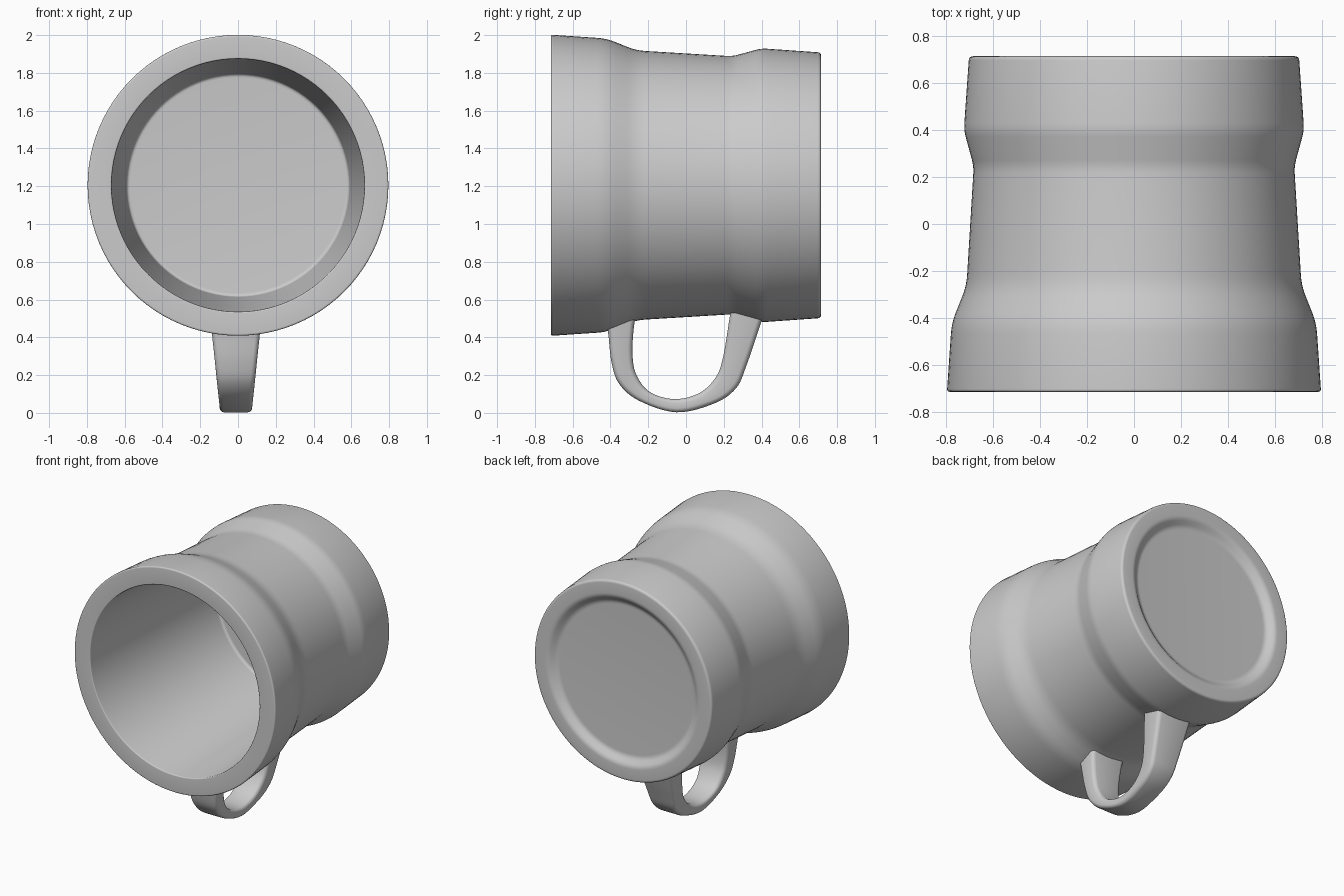
import bpy, math
from mathutils import Vector

if "Cube" in bpy.data.objects:
    bpy.data.objects.remove(bpy.data.objects["Cube"])

CZ = 1.205  # height of the mug's horizontal axis


def make_mesh(name, verts, faces, angle):
    me = bpy.data.meshes.new(name)
    me.from_pydata(verts, [], faces)
    ob = bpy.data.objects.new(name, me)
    bpy.context.collection.objects.link(ob)
    bpy.ops.object.select_all(action='DESELECT')
    ob.select_set(True)
    bpy.context.view_layer.objects.active = ob
    bpy.ops.object.mode_set(mode='EDIT')
    bpy.ops.mesh.select_all(action='SELECT')
    bpy.ops.mesh.remove_doubles(threshold=1e-5)
    bpy.ops.mesh.normals_make_consistent(inside=False)
    bpy.ops.object.mode_set(mode='OBJECT')
    bpy.ops.object.shade_smooth_by_angle(angle=math.radians(angle))
    return ob


def fillet(points, steps=5):
    """Round each interior (y, r, size) corner of a profile."""
    out = []
    for i, (y, r, d) in enumerate(points):
        p = Vector((y, r))
        if d == 0:
            out.append(p)
            continue
        a = p + (Vector(points[i - 1][:2]) - p).normalized() * d
        b = p + (Vector(points[i + 1][:2]) - p).normalized() * d
        for k in range(steps + 1):
            t = k / steps
            out.append(a * (1 - t) ** 2 + p * 2 * t * (1 - t) + b * t * t)
    return out


def catmull(pts, steps=6):
    """Smooth curve through a list of vectors."""
    p = [pts[0] * 2 - pts[1]] + pts + [pts[-1] * 2 - pts[-2]]
    out = []
    for i in range(1, len(p) - 2):
        for k in range(steps):
            t = k / steps
            out.append(0.5 * (2 * p[i] + (p[i + 1] - p[i - 1]) * t
                       + (2 * p[i - 1] - 5 * p[i] + 4 * p[i + 1] - p[i + 2]) * t ** 2
                       + (3 * p[i] - p[i - 1] - 3 * p[i + 1] + p[i + 2]) * t ** 3))
    return out + [pts[-1]]


# Mug body: closed lathe profile (y, radius, corner rounding), inside floor to underside
profile = fillet([
    (0.60, 0, 0), (0.60, 0.59, 0.02), (-0.715, 0.67, 0.008),
    (-0.715, 0.797, 0.012), (-0.42, 0.777, 0.05), (-0.265, 0.714, 0.05),
    (0.245, 0.683, 0.03), (0.40, 0.725, 0.03), (0.715, 0.703, 0.018),
    (0.715, 0.595, 0.02), (0.675, 0.545, 0.02), (0.675, 0, 0)])
SEG = 96
verts, faces = [], []
for i in range(SEG):
    a = 2 * math.pi * i / SEG
    verts += [(p.y * math.cos(a), p.x, CZ + p.y * math.sin(a)) for p in profile]
n = len(profile)
for i in range(SEG):
    j = (i + 1) % SEG
    for k in range(n - 1):
        q = [i * n + k, i * n + k + 1, j * n + k + 1, j * n + k]
        if k == 0:
            q = [q[0], q[1], q[2]]
        elif k == n - 2:
            q = [q[0], q[1], q[3]]
        faces.append(q)
make_mesh("mug_body", verts, faces, 50)

# Handle: loft between outer and inner side curves (y, z) with a tapering half width
outer = [(-0.43, 0.53), (-0.412, 0.42), (-0.395, 0.27), (-0.355, 0.155), (-0.25, 0.065),
         (-0.05, 0.003), (0.15, 0.05), (0.265, 0.13), (0.32, 0.25), (0.395, 0.47), (0.415, 0.54)]
inner = [(-0.255, 0.54), (-0.275, 0.46), (-0.283, 0.31), (-0.262, 0.2), (-0.19, 0.11),
         (-0.06, 0.073), (0.07, 0.105), (0.155, 0.185), (0.195, 0.29), (0.23, 0.5), (0.24, 0.56)]
oc = catmull([Vector(p) for p in outer])
ic = catmull([Vector(p) for p in inner])
verts, faces = [], []
M = 24
for o, i_ in zip(oc, ic):
    mid, half = (o + i_) / 2, (o - i_) / 2
    hw = 0.086 + 0.105 * max(0, mid.y - 0.04)
    r = min(0.03, half.length * 0.7)
    for k in range(M):
        # rounded rectangle section
        a = 2 * math.pi * (k + 0.5) / M
        c, s = math.cos(a), math.sin(a)
        u = math.copysign(hw - r, c) + r * c
        v = math.copysign(half.length - r, s) + r * s
        p = mid + half.normalized() * v
        verts.append((u - 0.011, p.x, p.y))
R = len(oc)
for i in range(R - 1):
    for k in range(M):
        l = (k + 1) % M
        faces.append([i * M + k, i * M + l, (i + 1) * M + l, (i + 1) * M + k])
faces += [list(range(M)), list(range((R - 1) * M, R * M))]
make_mesh("handle", verts, faces, 50)
